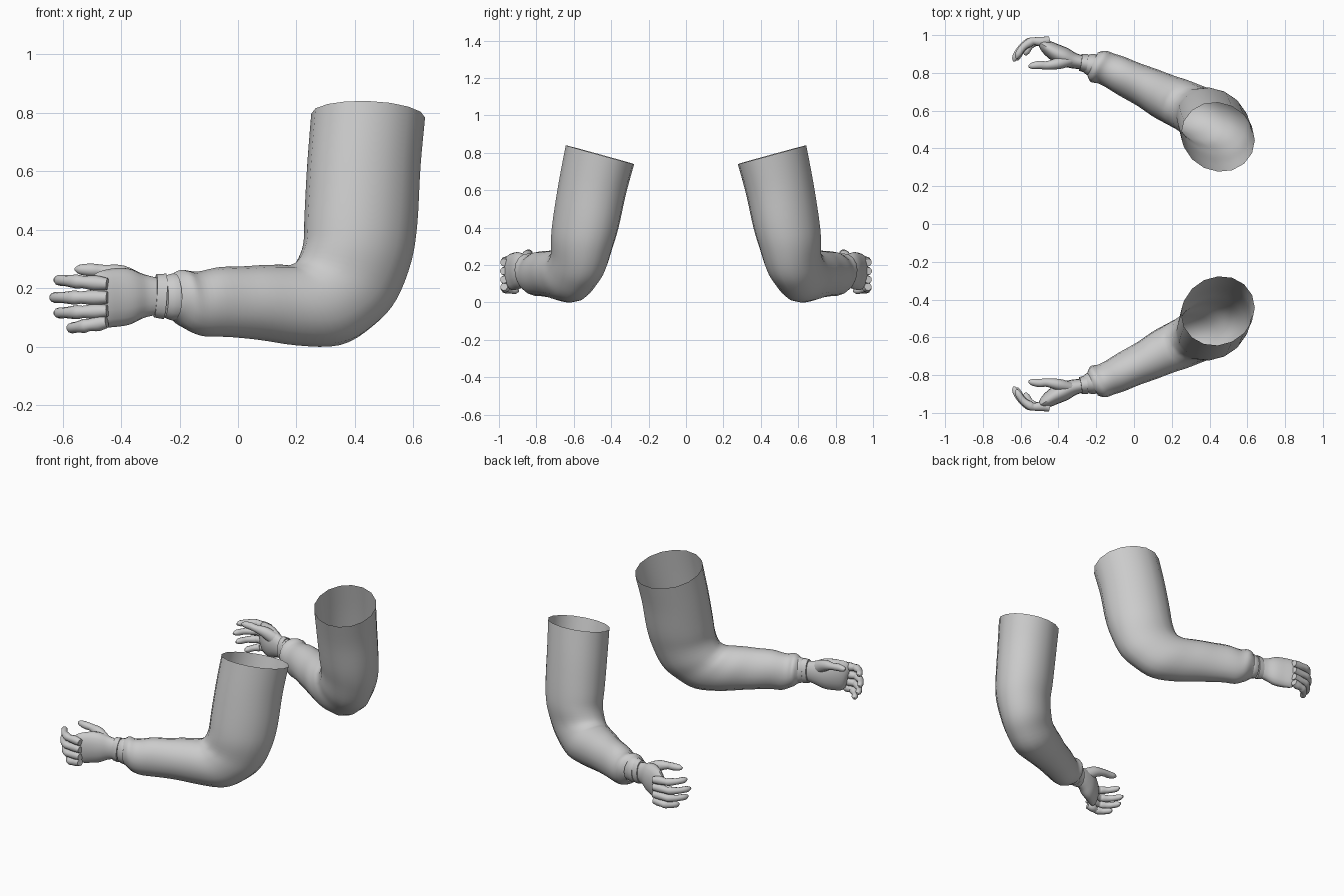
import bpy
import bmesh
import math
from mathutils import Vector

cube = bpy.data.objects.get("Cube")
if cube:
    bpy.data.objects.remove(cube, do_unlink=True)

grey = bpy.data.materials.new("plain_grey")
grey.use_nodes = True
COLOR = (0.6, 0.6, 0.6, 1)
grey.diffuse_color = COLOR
grey.node_tree.nodes["Principled BSDF"].inputs["Base Color"].default_value = COLOR


def smooth_rows(rows, steps):
    """Interpolate rows of numbers with a Catmull-Rom spline."""
    out = []
    last = len(rows) - 1
    for i in range(last):
        a, b, c, d = (rows[max(0, min(last, i + k))] for k in (-1, 0, 1, 2))
        for s in range(steps):
            t = s / steps
            out.append([q + t / 2 * (r - p + t * (2 * p - 5 * q + 4 * r - e
                        + t * (3 * (q - r) + e - p)))
                        for p, q, r, e in zip(a, b, c, d)])
    return out + [list(rows[-1])]


def loft(name, rings, sides, side, capped, folds=None):
    """Skin elliptical rings given as (centre, U axis, V axis)."""
    bm = bmesh.new()
    loops = []
    for n, (centre, u, v) in enumerate(rings):
        loop = []
        for k in range(sides):
            ang = math.tau * k / sides
            grow = 1 + (folds(n / len(rings), ang) if folds else 0)
            p = centre + (u * math.cos(ang) + v * math.sin(ang)) * grow
            loop.append(bm.verts.new((p.x, p.y * side, p.z)))
        loops.append(loop)
    for a, b in zip(loops, loops[1:]):
        for k in range(sides):
            j = (k + 1) % sides
            bm.faces.new((a[k], a[j], b[j], b[k]))
    if capped:
        bm.faces.new(loops[0][::-1])
        bm.faces.new(loops[-1])
    if side < 0:
        bmesh.ops.reverse_faces(bm, faces=bm.faces[:])
    mesh = bpy.data.meshes.new(name)
    bm.to_mesh(mesh)
    bm.free()
    mesh.materials.append(grey)
    obj = bpy.data.objects.new(name, mesh)
    bpy.context.collection.objects.link(obj)
    bpy.ops.object.select_all(action="DESELECT")
    obj.select_set(True)
    bpy.context.view_layer.objects.active = obj
    bpy.ops.object.shade_smooth_by_angle(angle=math.radians(50))


def tube(name, rows, side, sides=12, steps=4):
    """Rows are x, y, z, vertical radius, sideways radius."""
    pts = smooth_rows(rows, steps)
    rings = []
    for i, row in enumerate(pts):
        path = Vector(pts[min(i + 1, len(pts) - 1)][:3]) - Vector(pts[max(i - 1, 0)][:3])
        path.normalize()
        up = Vector((0, 0, 1))
        up = (up - path * up.dot(path)).normalized()
        rings.append((Vector(row[:3]), up * row[3], path.cross(up) * row[4]))
    loft(name, rings, sides, side, True)


# Sleeve sections: inner bend point, outer bend point, half width
SLEEVE = [
    (.265, -.545, .815, .625, -.375, .765, .185),
    (.25, -.585, .63, .61, -.415, .6, .18),
    (.24, -.62, .45, .6, -.45, .41, .175),
    (.235, -.635, .36, .58, -.48, .28, .165),
    (.21, -.64, .3, .53, -.51, .15, .15),
    (.18, -.655, .28, .46, -.55, .07, .14),
    (.15, -.67, .28, .35, -.6, .005, .135),
    (.1, -.7, .28, .2, -.66, .005, .125),
    (.02, -.745, .275, .06, -.725, .025, .11),
    (-.08, -.79, .27, -.07, -.79, .035, .1),
    (-.15, -.825, .255, -.14, -.82, .04, .092),
    (-.19, -.835, .265, -.19, -.835, .07, .094),
    (-.22, -.845, .25, -.22, -.845, .09, .07),
]


def sleeve_rings():
    rings = []
    for row in smooth_rows(SLEEVE, 4):
        inner, outer = Vector(row[:3]), Vector(row[3:6])
        centre = (inner + outer) / 2
        across = Vector((-.4, .88, -.3 * centre.z))
        rings.append((centre, (inner - outer) / 2, across * row[6]))
    return rings


def cloth_folds(t, ang):
    # Soft creases that grow toward the cuff
    return .025 * max(0, t - .4) * (math.sin(3 * ang + 40 * t) + math.sin(55 * t + ang))


# Finger: height at knuckle, height at tip, reach, curl toward the palm
FINGERS = {
    "index": (.215, .228, .165, .085),
    "middle": (.168, .168, .18, .1),
    "ring": (.122, .115, .165, .095),
    "little": (.083, .063, .12, .07),
}

for label, side in (("front", 1), ("back", -1)):
    loft(label + "_sleeve", sleeve_rings(), 16, side, False, cloth_folds)
    # Inner cuff and wrist band
    tube(label + "_cuff", [(-.18, -.83, .17, .08, .06), (-.225, -.842, .17, .08, .06),
                           (-.252, -.85, .17, .07, .05)], side, 16)
    tube(label + "_wrist_band", [(-.25, -.85, .172, .078, .05),
                                 (-.283, -.855, .174, .074, .045)], side, 16, 2)
    # Palm, thin from side to side and broad in height
    tube(label + "_palm", [(-.27, -.855, .172, .062, .036), (-.32, -.865, .173, .074, .042),
                           (-.37, -.885, .172, .095, .05), (-.42, -.91, .168, .1, .046),
                           (-.47, -.942, .16, .094, .034), (-.492, -.955, .155, .07, .015)], side, 16)
    # Curled fingers with slightly swollen joints
    for finger, (root, tip, reach, curl) in FINGERS.items():
        rows = []
        for along, bend, r in ((-.05, -.05, .02), (.2, .05, .026), (.45, .02, .021), (.58, .1, .024),
                               (.8, .4, .019), (.96, .85, .018), (1, 1.1, .006)):
            rows.append((-.455 - reach * along, -.97 + curl * bend,
                         root + (tip - root) * along, r, r))
        tube(label + "_" + finger + "_finger", rows, side, 10, 3)
    # Thumb along the upper inner edge
    tube(label + "_thumb", [(-.34, -.865, .21, .04, .03), (-.4, -.85, .245, .034, .03),
                            (-.46, -.84, .258, .022, .022), (-.5, -.842, .262, .022, .022),
                            (-.54, -.837, .264, .017, .017), (-.558, -.833, .265, .005, .005)], side)
